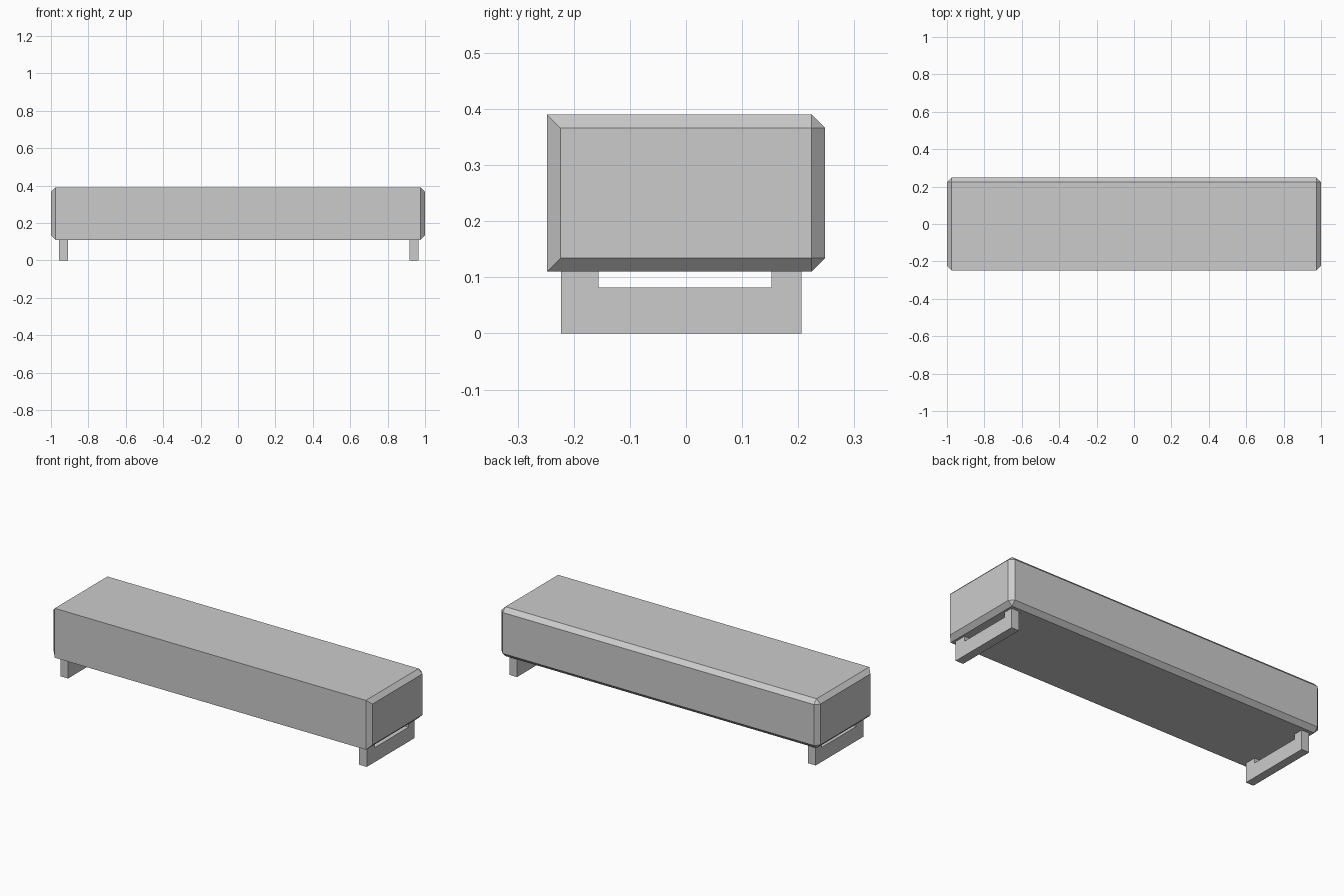
import bpy, bmesh

if "Cube" in bpy.data.objects:
    bpy.data.objects.remove(bpy.data.objects["Cube"])

CHAMFER = 0.024


def finish(name, bm):
    bmesh.ops.recalc_face_normals(bm, faces=bm.faces[:])
    mesh = bpy.data.meshes.new(name)
    bm.to_mesh(mesh)
    bm.free()
    obj = bpy.data.objects.new(name, mesh)
    bpy.context.collection.objects.link(obj)
    return obj


# Cabinet body: chamfered everywhere except the two long front edges
def make_body(y0, y1, z0, z1):
    bm = bmesh.new()
    bmesh.ops.create_cube(bm, size=1)
    for v in bm.verts:
        v.co.x *= 2
        v.co.y = y1 if v.co.y > 0 else y0
        v.co.z = z1 if v.co.z > 0 else z0
    edges = []
    for e in bm.edges:
        a, b = e.verts
        long_front = abs(a.co.x - b.co.x) > 1 and a.co.y < 0
        if not long_front:
            edges.append(e)
    bmesh.ops.bevel(bm, geom=edges, offset=CHAMFER, offset_type='OFFSET',
                    segments=1, profile=0.5, affect='EDGES')
    return finish("cabinet_body", bm)


# Foot: U-shaped profile in the YZ plane, extruded along x
def make_foot(name, x0, width):
    profile = [(-0.223, 0), (0.206, 0), (0.206, 0.11), (0.152, 0.11),
               (0.152, 0.082), (-0.156, 0.082), (-0.156, 0.11), (-0.223, 0.11)]
    bm = bmesh.new()
    face = bm.faces.new([bm.verts.new((x0, y, z)) for y, z in profile])
    ext = bmesh.ops.extrude_face_region(bm, geom=[face])
    verts = [g for g in ext["geom"] if isinstance(g, bmesh.types.BMVert)]
    bmesh.ops.translate(bm, verts=verts, vec=(width, 0, 0))
    return finish(name, bm)


make_body(-0.248, 0.248, 0.11, 0.39)
make_foot("left_foot", -0.958, 0.048)
make_foot("right_foot", 0.916, 0.048)
